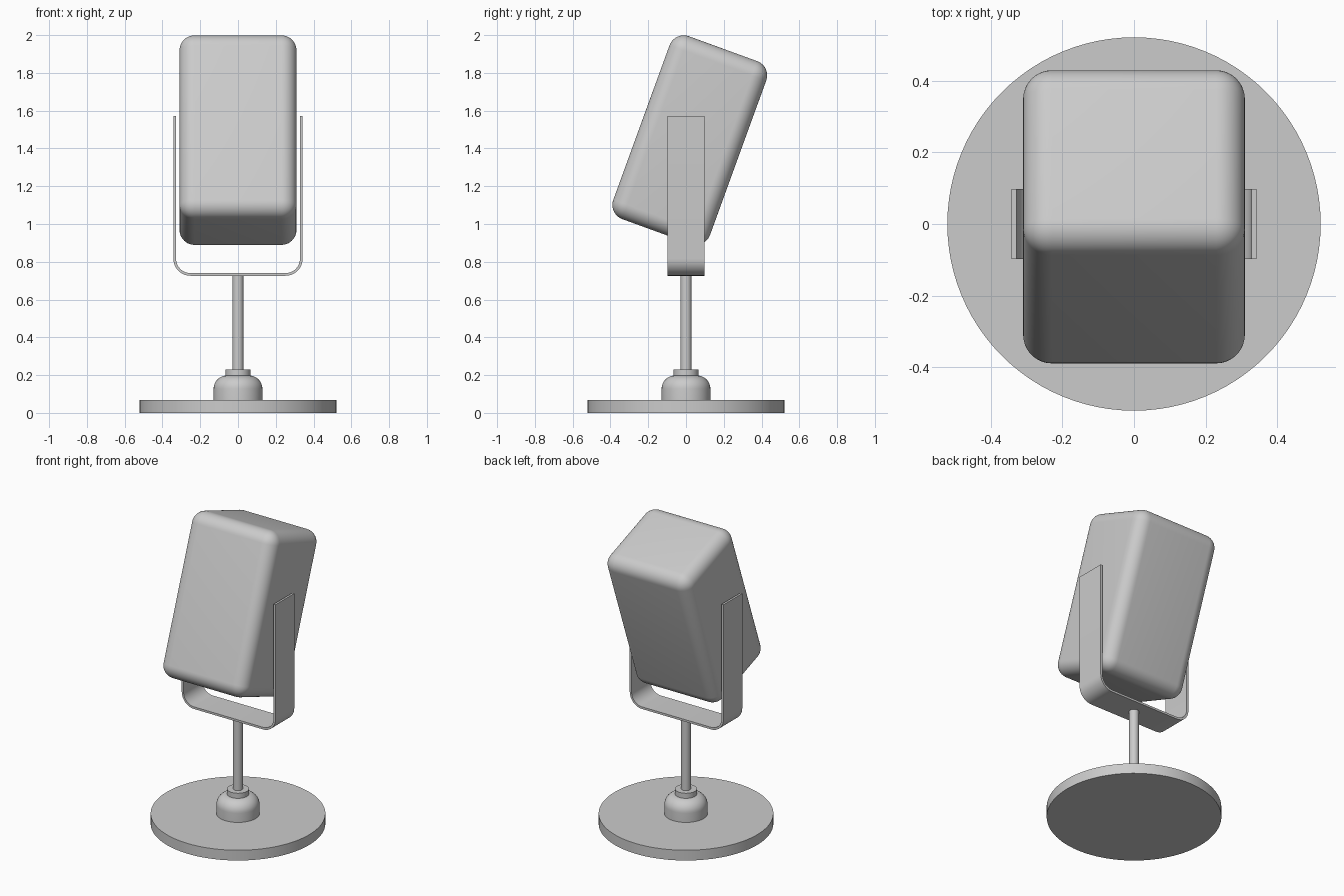
import bpy, bmesh
from math import sin, cos, pi, radians
from mathutils import Matrix

if "Cube" in bpy.data.objects:
    bpy.data.objects.remove(bpy.data.objects["Cube"])


def finish(bm, name):
    bmesh.ops.recalc_face_normals(bm, faces=bm.faces)
    mesh = bpy.data.meshes.new(name)
    bm.to_mesh(mesh)
    bm.free()
    mesh.shade_smooth()
    mesh.set_sharp_from_angle(angle=radians(35))
    obj = bpy.data.objects.new(name, mesh)
    bpy.context.collection.objects.link(obj)
    return obj


def lathe(name, profile, steps=64):
    """Closed turned solid from (radius, z) points, capped at both ends."""
    bm = bmesh.new()
    rings = [[bm.verts.new((r * cos(2 * pi * i / steps), r * sin(2 * pi * i / steps), z))
              for i in range(steps)] for r, z in profile]
    for a, b in zip(rings, rings[1:]):
        for i in range(steps):
            j = (i + 1) % steps
            bm.faces.new((a[i], a[j], b[j], b[i]))
    bm.faces.new(rings[0])
    bm.faces.new(rings[-1])
    return finish(bm, name)


def arc(cx, cz, r, a0, a1, n=10):
    return [(cx + r * cos(radians(a0 + (a1 - a0) * i / n)),
             cz + r * sin(radians(a0 + (a1 - a0) * i / n))) for i in range(n + 1)]


# Stand
lathe("base_disc", [(0.522, 0), (0.522, 0.068)], 96)
lathe("base_dome", [(0.129, 0.06)] + arc(0.059, 0.128, 0.07, 0, 90))
lathe("collar", [(0.066, 0.19), (0.066, 0.231)])
lathe("stem", [(0.029, 0.22), (0.029, 0.732)], 48)

# U-shaped yoke: a bent strip, extruded along y
X, Z0, Z1, R, T, D = 0.342, 0.726, 1.572, 0.09, 0.014, 0.098


def half_u(inset):
    return [(X - inset, Z1)] + arc(X - R, Z0 + R, R - inset, 0, -90)


def full_u(inset):
    half = half_u(inset)
    return half + [(-x, z) for x, z in reversed(half)]


bm = bmesh.new()
rows = [[bm.verts.new((x, y, z)) for x, z in full_u(inset)]
        for y, inset in ((-D, 0), (D, 0), (D, T), (-D, T))]
for a, b in zip(rows, rows[1:] + rows[:1]):
    for i in range(len(a) - 1):
        bm.faces.new((a[i], a[i + 1], b[i + 1], b[i]))
for end in (0, -1):
    bm.faces.new([row[end] for row in rows])
finish(bm, "yoke")

# Tilted rounded housing
bm = bmesh.new()
bmesh.ops.create_cube(bm, size=1, matrix=Matrix.Diagonal((0.62, 0.545, 1.03, 1)))
bmesh.ops.bevel(bm, geom=bm.edges[:], offset=0.08, segments=10, profile=0.5, affect='EDGES')
housing = finish(bm, "housing")
housing.location = (0, 0.02, 1.444)
housing.rotation_euler = (radians(-20), 0, 0)
